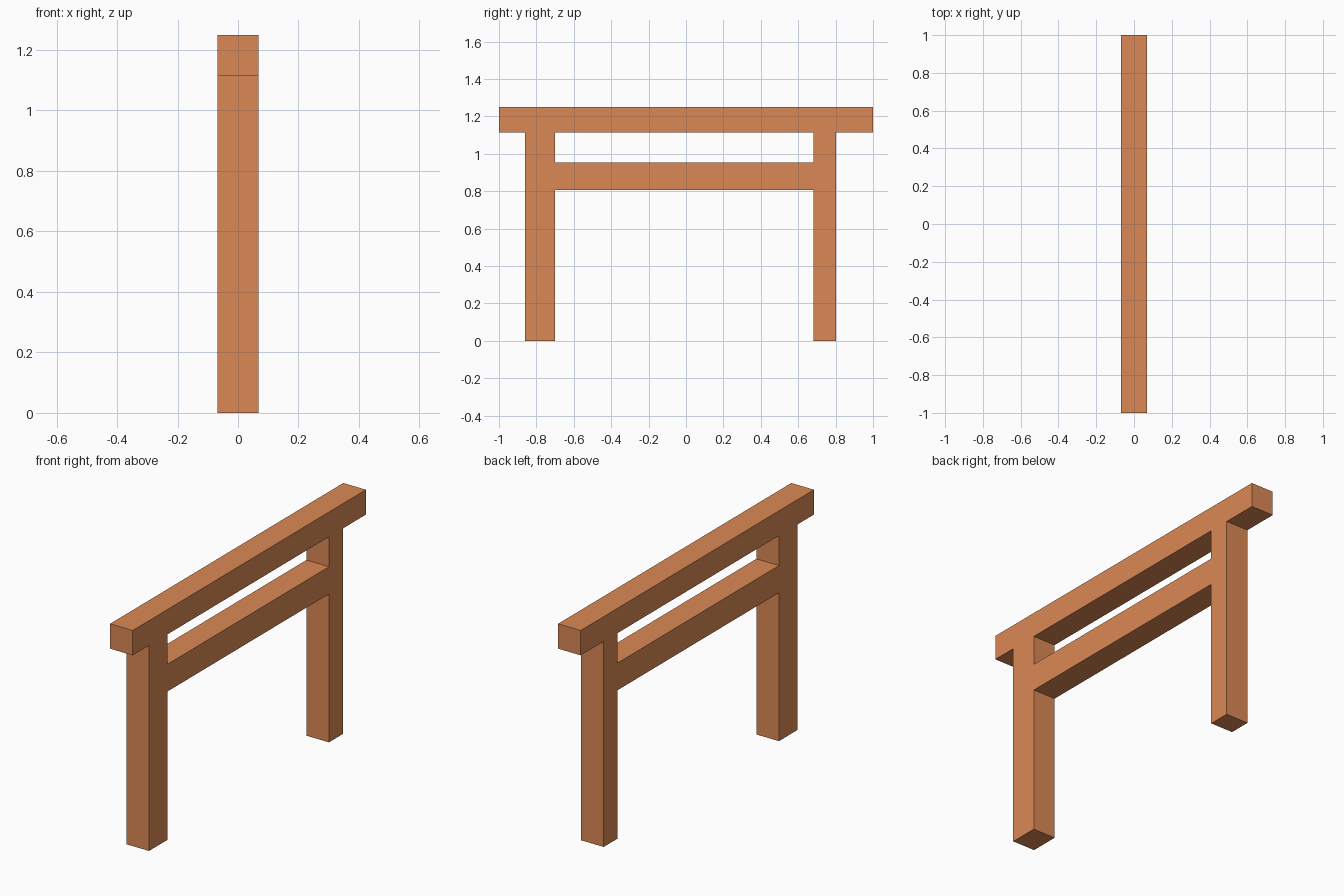
import bpy
import math

if "Cube" in bpy.data.objects:
    bpy.data.objects.remove(bpy.data.objects["Cube"])

HALF_DEPTH = 0.068
TOP, TOP_UNDER = 1.25, 1.115        # top beam
RAIL_TOP, RAIL_UNDER = 0.953, 0.805  # lower crossbeam
L0, L1 = -0.86, -0.70               # wide post
R0, R1 = 0.683, 0.803               # narrow post

# Gate silhouette: overhanging top beam, two posts, underside of the crossbeam
outline = [(-1, TOP_UNDER), (L0, TOP_UNDER), (L0, 0), (L1, 0),
           (L1, RAIL_UNDER), (R0, RAIL_UNDER), (R0, 0), (R1, 0),
           (R1, TOP_UNDER), (1, TOP_UNDER), (1, TOP), (-1, TOP)]
# Slot between the two beams
slot = [(L1, RAIL_TOP), (L1, TOP_UNDER), (R0, TOP_UNDER), (R0, RAIL_TOP)]

curve = bpy.data.curves.new("gate_profile", 'CURVE')
curve.dimensions = '2D'
curve.fill_mode = 'BOTH'
curve.extrude = HALF_DEPTH


def add_loop(points):
    spline = curve.splines.new('POLY')
    spline.points.add(len(points) - 1)
    for p, (u, v) in zip(spline.points, points):
        p.co = (u, v, 0, 1)
    spline.use_cyclic_u = True


add_loop(outline)
add_loop(slot)

# Stand the profile upright in the YZ plane and turn it into one solid frame
gate = bpy.data.objects.new("gate_frame", curve)
bpy.context.collection.objects.link(gate)
gate.rotation_euler = (math.pi / 2, 0, math.pi / 2)
bpy.context.view_layer.objects.active = gate
gate.select_set(True)
bpy.ops.object.convert(target='MESH')
gate = bpy.context.view_layer.objects.active
gate.name = "gate_frame"

# Weld rims, fix normals, keep flat faces
bpy.ops.object.mode_set(mode='EDIT')
bpy.ops.mesh.select_all(action='SELECT')
bpy.ops.mesh.remove_doubles(threshold=0.0001)
bpy.ops.mesh.normals_make_consistent(inside=False)
bpy.ops.object.mode_set(mode='OBJECT')
bpy.ops.object.shade_flat()

# Orange paint
paint = bpy.data.materials.new("orange_paint")
paint.diffuse_color = (0.71, 0.25, 0.09, 1)
paint.use_nodes = True
paint.node_tree.nodes["Principled BSDF"].inputs["Base Color"].default_value = paint.diffuse_color
gate.data.materials.clear()
gate.data.materials.append(paint)
